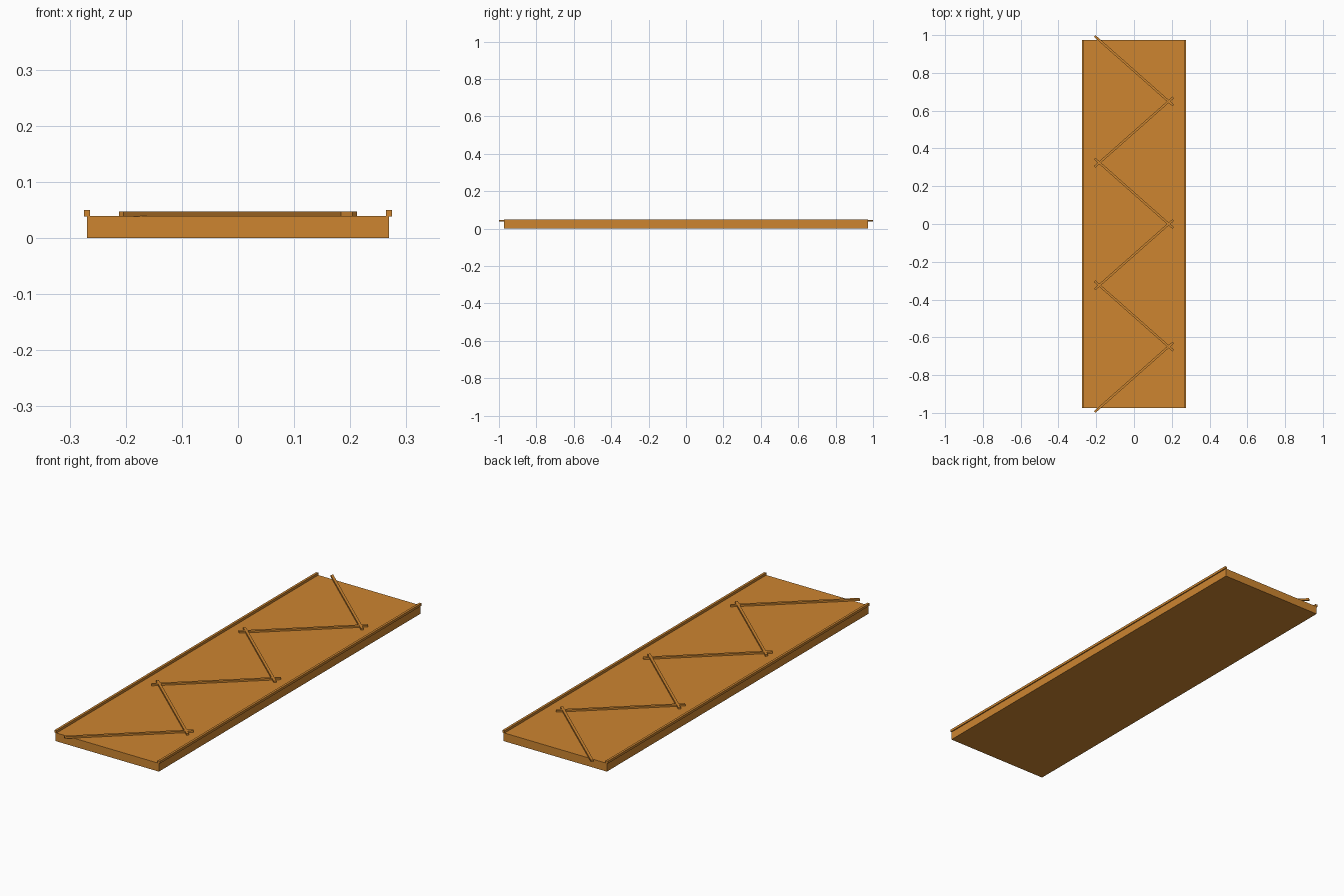
import bpy
import math

if "Cube" in bpy.data.objects:
    bpy.data.objects.remove(bpy.data.objects["Cube"])

mat = bpy.data.materials.new("orange_wood")
mat.diffuse_color = (0.61, 0.235, 0.03, 1)
mat.use_nodes = True
mat.node_tree.nodes["Principled BSDF"].inputs["Base Color"].default_value = mat.diffuse_color


def box(name, size, loc, angle=0.0):
    bpy.ops.mesh.primitive_cube_add(size=1, location=loc, rotation=(0, 0, angle))
    ob = bpy.context.object
    ob.name = name
    ob.scale = size
    bpy.ops.object.transform_apply(location=False, rotation=False, scale=True)
    ob.data.materials.append(mat)
    return ob


LENGTH = 1.947
DECK_TOP = 0.039

# main slab
box("deck", (0.539, LENGTH, DECK_TOP), (0, 0, DECK_TOP / 2))

# raised rails along both long edges, slightly overhanging the sides
for side, name in ((-1, "left_rail"), (1, "right_rail")):
    box(name, (0.011, LENGTH, 0.0115), (side * 0.269, 0, 0.0443))

# zigzag of six flat strips whose ends cross each other
COUNT = 6
step = LENGTH / COUNT
slope = math.atan2(step, 0.367)
for i in range(COUNT):
    y = (i - (COUNT - 1) / 2) * step
    angle = slope if i % 2 == 0 else -slope
    box(f"zigzag_strip_{i + 1}", (0.555, 0.012, 0.0085), (0, y, 0.0428), angle)
